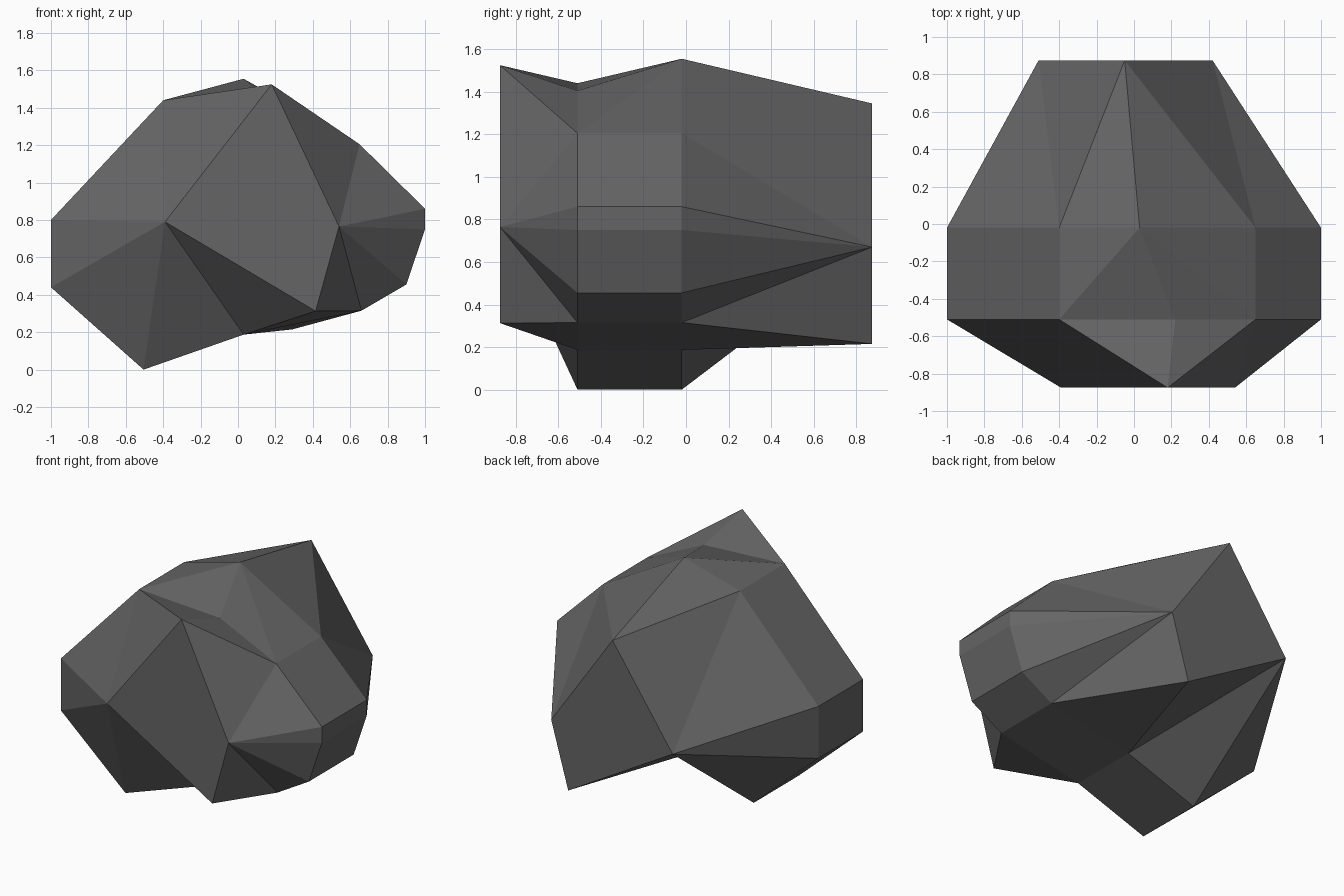
import bpy, bmesh

if "Cube" in bpy.data.objects:
    bpy.data.objects.remove(bpy.data.objects["Cube"])

# Outline (x, z) shared by the two middle sections
RING = [(-1, .44), (-1, .80), (-.40, 1.44), (.22, 1.405), (.65, 1.205), (1, .86),
        (1, .75), (.90, .455), (.66, .315), (.03, .187), (-.505, 0)]
RING_B = RING[:3] + [(.03, 1.555)] + RING[4:]      # rear section has a higher peak
FRONT = [(-.39, .79), (.18, 1.525), (.54, .765), (.415, .313)]
BACK = [(-.51, .68), (-.05, 1.345), (.42, .67), (.29, .215)]
# Order of stitching a cap to a section: R = step along section, C = step along cap
STEPS = "RRCRRCRRRRCRCRR"

bm = bmesh.new()


def loop(points, y):
    return [bm.verts.new((x, y, z)) for x, z in points]


def stitch(ring, cap):
    r = c = 0
    for s in STEPS:
        a, b = ring[r % len(ring)], cap[c % len(cap)]
        if s == "R":
            r += 1
            n = ring[r % len(ring)]
        else:
            c += 1
            n = cap[c % len(cap)]
        bm.faces.new((a, n, b))
    bm.faces.new(cap)


front, back = loop(FRONT, -.875), loop(BACK, .875)
ra, rb = loop(RING, -.51), loop(RING_B, -.02)
stitch(ra, front)
stitch(rb, back)

# Middle band, with the uneven crown split into triangles
for i in range(len(ra)):
    j = (i + 1) % len(ra)
    if i == 2:
        bm.faces.new((ra[i], ra[j], rb[j]))
        bm.faces.new((ra[i], rb[j], rb[i]))
    elif i == 3:
        bm.faces.new((ra[i], ra[j], rb[i]))
        bm.faces.new((ra[j], rb[j], rb[i]))
    else:
        bm.faces.new((ra[i], ra[j], rb[j], rb[i]))

bmesh.ops.recalc_face_normals(bm, faces=bm.faces)
mesh = bpy.data.meshes.new("rock")
bm.to_mesh(mesh)
bm.free()

# Single stone grey
mat = bpy.data.materials.new("stone grey")
mat.diffuse_color = (.13, .13, .13, 1)
mat.use_nodes = True
mat.node_tree.nodes["Principled BSDF"].inputs["Base Color"].default_value = mat.diffuse_color
mesh.materials.append(mat)
rock = bpy.data.objects.new("rock", mesh)
bpy.context.collection.objects.link(rock)
